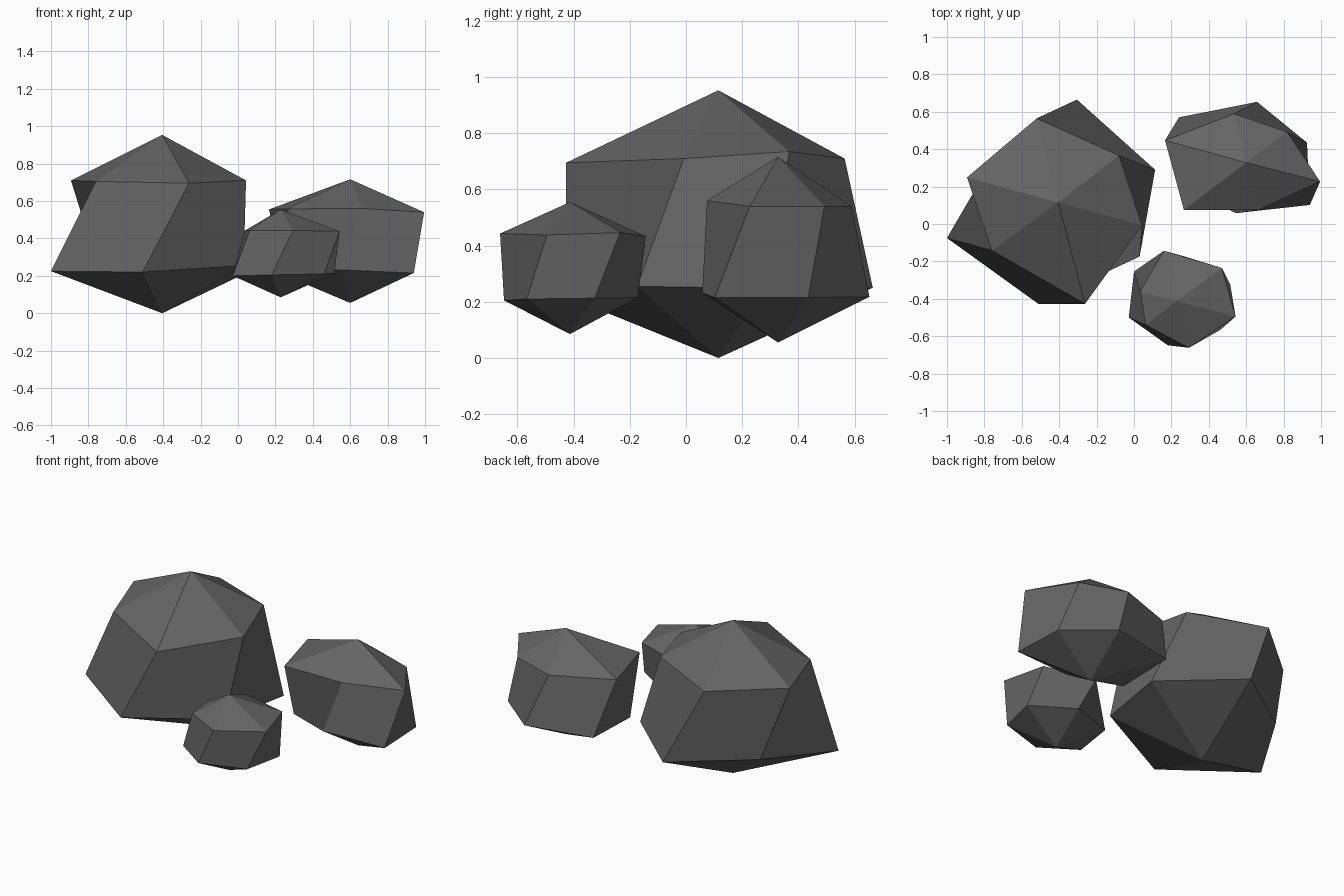
import bpy, bmesh

# One flat stone colour
stone = bpy.data.materials.new("dark_grey_stone")
stone.diffuse_color = (0.13, 0.13, 0.13, 1.0)


def make_rock(name, pole, top_z, bottom_z, upper, lower):
    """Faceted boulder: two six-point rings closed by a point above and below."""
    bm = bmesh.new()
    top = bm.verts.new((*pole, top_z))
    bottom = bm.verts.new((*pole, bottom_z))
    up = [bm.verts.new(p) for p in upper]
    low = [bm.verts.new(p) for p in lower]
    n = len(up)
    for i in range(n):
        j = (i + 1) % n
        bm.faces.new((top, up[i], up[j]))
        bm.faces.new((up[i], low[i], low[j], up[j]))
        bm.faces.new((bottom, low[j], low[i]))
    bmesh.ops.recalc_face_normals(bm, faces=bm.faces[:])
    mesh = bpy.data.meshes.new(name)
    bm.to_mesh(mesh)
    bm.free()
    mesh.materials.append(stone)
    obj = bpy.data.objects.new(name, mesh)
    bpy.context.collection.objects.link(obj)
    return obj


# Large boulder on the left
make_rock(
    "large_rock", (-0.405, 0.115), 0.953, 0.0,
    upper=[(-0.52, 0.565, 0.71), (-0.08, 0.367, 0.735), (0.043, -0.008, 0.71),
           (-0.262, -0.427, 0.695), (-0.76, -0.142, 0.705), (-0.893, 0.249, 0.71)],
    lower=[(-0.305, 0.665, 0.25), (0.113, 0.29, 0.248), (0.03, -0.174, 0.255),
           (-0.51, -0.428, 0.22), (-1.0, -0.075, 0.225), (-0.755, 0.345, 0.265)])

# Medium boulder at the back right
make_rock(
    "medium_rock", (0.60, 0.328), 0.716, 0.055,
    upper=[(0.166, 0.447, 0.555), (0.535, 0.59, 0.54), (0.818, 0.493, 0.54),
           (0.995, 0.227, 0.54), (0.665, 0.075, 0.56), (0.267, 0.075, 0.558)],
    lower=[(0.24, 0.57, 0.22), (0.658, 0.653, 0.218), (0.925, 0.435, 0.215),
           (0.94, 0.102, 0.215), (0.545, 0.058, 0.232), (0.245, 0.2, 0.205)])

# Small boulder at the front
make_rock(
    "small_rock", (0.228, -0.413), 0.555, 0.085,
    upper=[(0.294, -0.662, 0.443), (0.543, -0.495, 0.438), (0.47, -0.235, 0.446),
           (0.16, -0.143, 0.433), (0.034, -0.36, 0.44), (0.062, -0.54, 0.443)],
    lower=[(0.18, -0.648, 0.205), (0.46, -0.567, 0.21), (0.515, -0.325, 0.213),
           (0.265, -0.172, 0.215), (0.0, -0.254, 0.21), (-0.028, -0.5, 0.2)])
